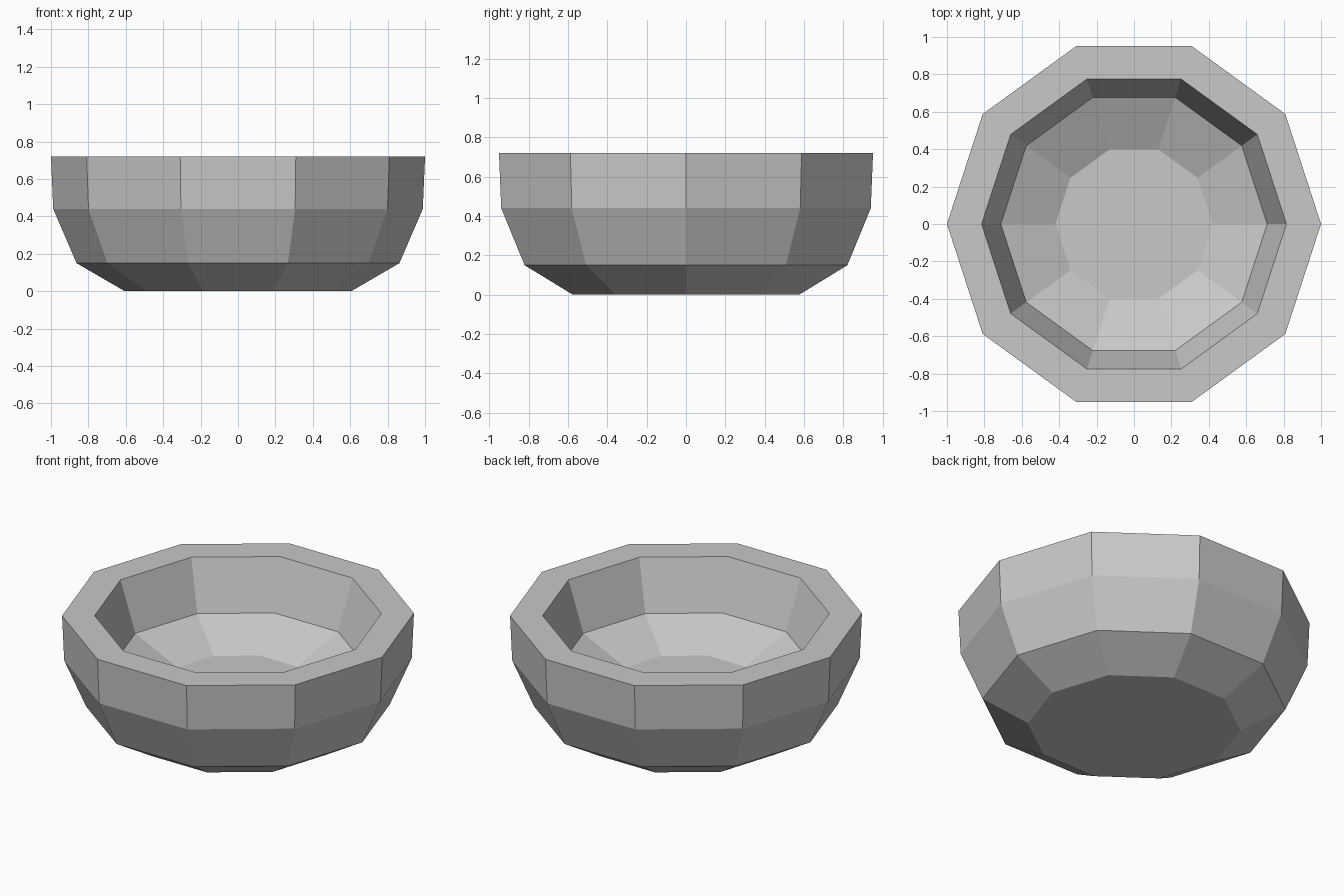
import bpy
import bmesh
from math import cos, sin, tau

SIDES = 10

default_cube = bpy.data.objects.get("Cube")
if default_cube:
    bpy.data.objects.remove(default_cube, do_unlink=True)


def make_material(name, color):
    mat = bpy.data.materials.new(name)
    mat.use_nodes = True
    mat.diffuse_color = color
    mat.node_tree.nodes["Principled BSDF"].inputs["Base Color"].default_value = color
    return mat


def lathe(name, profile, mat):
    """Spin (radius, height) points into a faceted, closed solid."""
    bm = bmesh.new()
    rings = [[bm.verts.new((r * cos(tau * i / SIDES), r * sin(tau * i / SIDES), z))
              for i in range(SIDES)] for r, z in profile]
    for low, high in zip(rings, rings[1:]):
        for i in range(SIDES):
            j = (i + 1) % SIDES
            bm.faces.new((low[i], low[j], high[j], high[i]))
    bm.faces.new(rings[0][::-1])
    bm.faces.new(rings[-1])
    bmesh.ops.recalc_face_normals(bm, faces=bm.faces)
    mesh = bpy.data.meshes.new(name)
    bm.to_mesh(mesh)
    bm.free()
    mesh.materials.append(mat)
    obj = bpy.data.objects.new(name, mesh)
    bpy.context.collection.objects.link(obj)
    return obj


# Outer wall from the foot up, over the flat rim, then down the inside
outside = [(0.605, 0), (0.863, 0.15), (0.988, 0.44), (1, 0.72)]
inside = [(0.815, 0.72), (0.712, 0.412), (0.42, 0.275)]
lathe("bowl", outside + inside, make_material("plain grey", (0.58, 0.58, 0.58, 1)))
